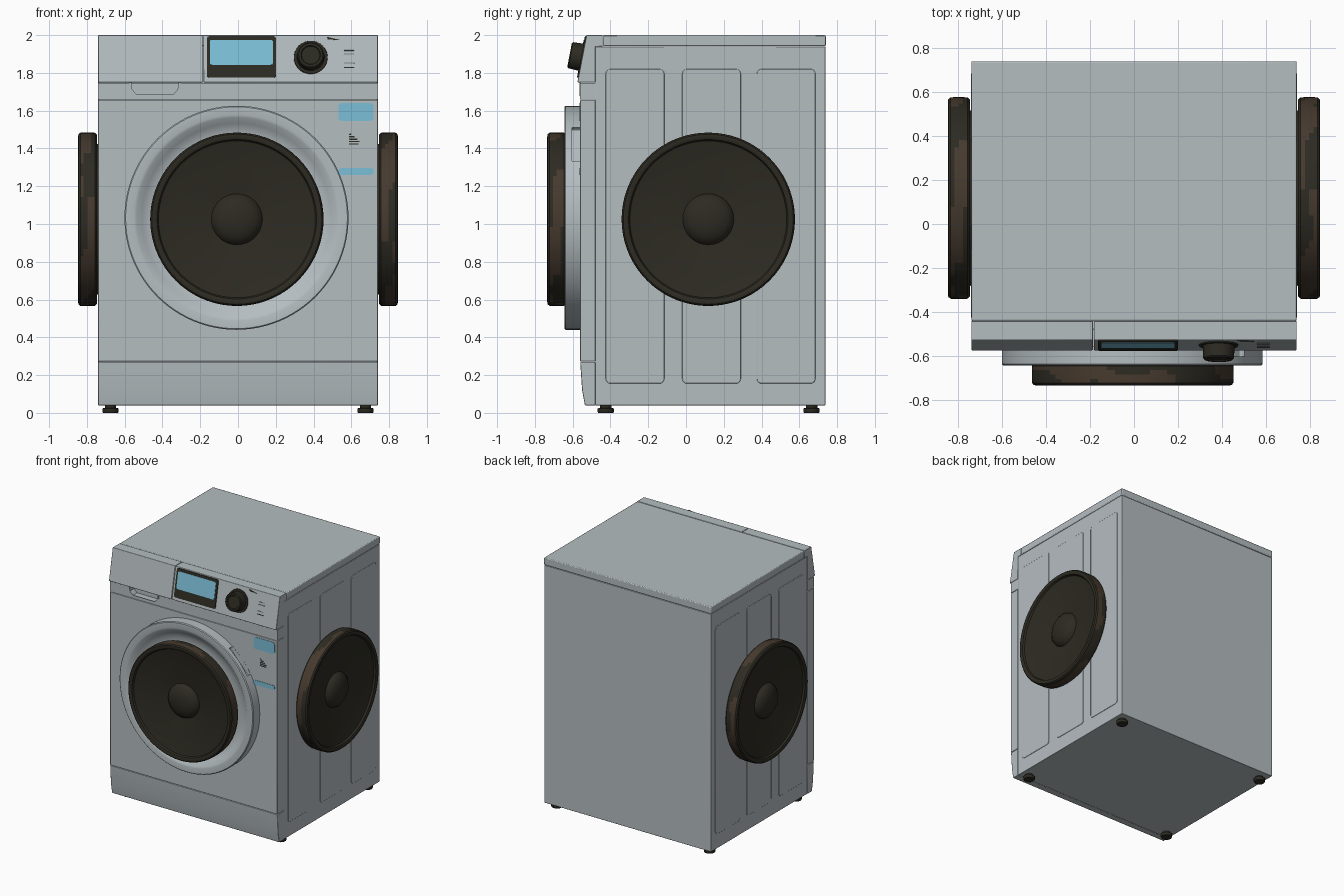
import bpy, bmesh, math
from mathutils import Matrix, Vector

if "Cube" in bpy.data.objects:
    bpy.data.objects.remove(bpy.data.objects["Cube"])


def material(name, rgb):
    m = bpy.data.materials.new(name)
    m.use_nodes = True
    m.diffuse_color = (*rgb, 1)
    m.node_tree.nodes["Principled BSDF"].inputs["Base Color"].default_value = (*rgb, 1)
    return m


GREY = material("casing grey", (0.46, 0.51, 0.53))
DARK = material("dark olive", (0.026, 0.024, 0.016))
BROWN = material("worn brown", (0.062, 0.042, 0.027))
CYAN = material("screen cyan", (0.20, 0.52, 0.68))
MARK = material("label grey", (0.20, 0.21, 0.22))
parts = []


def finish(name, bm, mats, matrix=Matrix(), bevel=0):
    bmesh.ops.remove_doubles(bm, verts=bm.verts, dist=1e-5)
    bmesh.ops.recalc_face_normals(bm, faces=bm.faces)
    mesh = bpy.data.meshes.new(name)
    bm.to_mesh(mesh)
    bm.free()
    mesh.transform(matrix)
    for m in mats:
        mesh.materials.append(m)
    ob = bpy.data.objects.new(name, mesh)
    bpy.context.collection.objects.link(ob)
    if bevel:
        mod = ob.modifiers.new("edge", "BEVEL")
        mod.width, mod.segments = bevel, 2
        mod.limit_method = "ANGLE"
    parts.append(ob)
    return ob


def prism(name, outline, depth, mat, matrix=Matrix(), bevel=0):
    """Extrude a flat outline along local z."""
    bm = bmesh.new()
    face = bm.faces.new([bm.verts.new((u, v, 0)) for u, v in outline])
    ext = bmesh.ops.extrude_face_region(bm, geom=[face])
    moved = [g for g in ext["geom"] if isinstance(g, bmesh.types.BMVert)]
    bmesh.ops.translate(bm, verts=moved, vec=(0, 0, depth))
    return finish(name, bm, [mat], matrix, bevel)


def across(name, outline, x0, x1, bevel=0.003):
    """Extrude a (y, z) side profile from x0 to x1."""
    axes = Matrix(((0, 0, 1, x0), (1, 0, 0, 0), (0, 1, 0, 0), (0, 0, 0, 1)))
    return prism(name, outline, x1 - x0, GREY, axes, bevel)


def rounded(w, h, r):
    pts = []
    corners = ((1, 1), (-1, 1), (-1, -1), (1, -1))
    for q, (sx, sy) in enumerate(corners):
        for i in range(5):
            a = math.pi / 2 * (q + i / 4)
            pts.append((sx * (w / 2 - r) + r * math.cos(a), sy * (h / 2 - r) + r * math.sin(a)))
    return pts


def lathe(name, profile, mats, matrix, steps=64, rule=None):
    """Spin an (r, height) profile about local z."""
    bm = bmesh.new()
    rings = [[bm.verts.new((r * math.cos(a), r * math.sin(a), h)) for r, h in profile]
             for a in (2 * math.pi * i / steps for i in range(steps))]
    for i, ring in enumerate(rings):
        nxt = rings[(i + 1) % steps]
        for j in range(len(profile) - 1):
            quad = [ring[j], nxt[j], nxt[j + 1], ring[j + 1]]
            if profile[j][0] == 0:
                quad.pop(1)
            elif profile[j + 1][0] == 0:
                quad.pop(2)
            bm.faces.new(quad)
    if rule:
        for f in bm.faces:
            f.material_index = rule(f.calc_center_median())
    return finish(name, bm, mats, matrix)


def front(x, y, z, tilt=0):
    return Matrix.Translation((x, y, z)) @ Matrix.Rotation(math.radians(90 - tilt), 4, "X")


TILT = 10.9


def on_panel(x, z, lift=0):
    """Placement on the leaning control panel."""
    return front(x, -0.575 + (z - 1.75) * 0.192, z, TILT) @ Matrix.Translation((0, 0, lift))


def box_profile(y0, y1, z0, z1):
    return [(y0, z0), (y1, z0), (y1, z1), (y0, z1)]


def cut(target, cutter):
    mod = target.modifiers.new("cut", "BOOLEAN")
    mod.operation, mod.object, mod.solver = "DIFFERENCE", cutter, "EXACT"
    cutter.hide_render = True
    cutter.hide_set(True)
    parts.remove(cutter)


# Casing
W = 0.74
across("cabinet", box_profile(-0.48, 0.738, 0.04, 1.94), -W + 0.002, W - 0.002)
across("lid", box_profile(-0.44, 0.74, 1.942, 2.0), -W, W, 0.006)
across("kick_panel", [(-0.48, 0.04), (-0.535, 0.04), (-0.55, 0.12), (-0.56, 0.27), (-0.48, 0.27)], -W, W)
across("front_panel", box_profile(-0.56, -0.48, 0.273, 1.657), -W, W)
strip = across("upper_strip", box_profile(-0.56, -0.48, 1.66, 1.747), -W, W, 0)
control = [(-0.48, 1.75), (-0.575, 1.75), (-0.527, 2.0), (-0.441, 2.0), (-0.441, 1.94), (-0.48, 1.94)]
across("detergent_drawer", control, -W, -0.187)
across("control_panel", control, -0.183, W)

# Drawer grip recess with a raised lip
grip = [(-0.57, 1.76), (-0.565, 1.71), (-0.54, 1.682), (-0.34, 1.682), (-0.315, 1.71), (-0.31, 1.76)]
cut(strip, prism("grip_cutter", grip, 0.12, GREY, front(0, -0.505, 0)))
for i in range(1, len(grip)):
    a, b = Vector(grip[i - 1]), Vector(grip[i])
    if i in (1, 5):
        a.y, b.y = min(a.y, 1.747), min(b.y, 1.747)
    mid, d = (a + b) / 2, b - a
    spin = Matrix.Rotation(math.atan2(d.y, d.x), 4, "Z")
    prism("grip_lip", rounded(d.length + 0.008, 0.01, 0.004), 0.006, GREY, front(mid.x, -0.559, mid.y) @ spin)

# Pressed panels on both sides
for side in (-1, 1):
    for y in (-0.27, 0.135, 0.53):
        turn = Matrix.Translation((side * (W - 0.004), y, 0.988)) @ Matrix.Rotation(side * math.pi / 2, 4, "Z") \
            @ Matrix.Rotation(math.pi / 2, 4, "X")
        prism("side_pressing", rounded(0.31, 1.665, 0.025), 0.006, GREY, turn, 0.003)

# Feet
for x in (-0.675, 0.675):
    for y in (-0.425, 0.665):
        lathe("foot", [(0, 0), (0.04, 0), (0.043, 0.006), (0.043, 0.024), (0.03, 0.026), (0.03, 0.045), (0, 0.045)],
              [DARK], Matrix.Translation((x, y, 0)), 24)

# Door with funnel and a finger pocket in its rim
door = lathe("door_ring", [(0, 0), (0.593, 0), (0.593, 0.078), (0.587, 0.084), (0.545, 0.084), (0.53, 0.08),
                           (0.50, 0.055), (0.46, 0.035), (0.42, 0.03), (0, 0.03)],
             [GREY], front(-0.008, -0.559, 1.033), 96)
pocket = prism("pocket_cutter", rounded(0.24, 0.24, 0.01), 0.042, GREY,
               front(-0.008, -0.561, 1.033) @ Matrix.Rotation(math.radians(42), 4, "Z")
               @ Matrix.Translation((0.675, 0, 0)))
cut(door, pocket)

# Speakers
speaker_profile = [(0, -0.06), (0.38, -0.06), (0.40, 0), (0.448, 0), (0.458, 0.01), (0.459, 0.03), (0.459, 0.05),
                   (0.459, 0.07), (0.458, 0.088), (0.45, 0.098), (0.435, 0.1), (0.422, 0.094), (0.415, 0.08),
                   (0.40, 0.076), (0.27, 0.056), (0.135, 0.036), (0.128, 0.056), (0.10, 0.078), (0.06, 0.092), (0, 0.098)]


def worn(c):
    a = math.atan2(c.y, c.x)
    on_rim = c.xy.length > 0.452 and 0.005 < c.z < 0.09
    return int(on_rim and math.sin(3 * a + 40 * c.z) + 0.7 * math.sin(7 * a - 25 * c.z) > -0.1)


lathe("front_speaker", speaker_profile, [DARK, BROWN], front(-0.006, -0.635, 1.025), 72, worn)
for side, name in ((1, "left_speaker"), (-1, "right_speaker")):
    place = Matrix.Translation((side * 0.747, 0.118, 1.025)) @ Matrix.Rotation(side * math.pi / 2, 4, "Y")
    lathe(name, speaker_profile, [DARK, BROWN], place, 72, worn)

# Display
prism("display_bezel", rounded(0.365, 0.222, 0.012), 0.008, DARK, on_panel(0.018, 1.884, -0.001))
prism("display_screen", rounded(0.335, 0.135, 0.012), 0.004, CYAN, on_panel(0.018, 1.907, 0.006))

# Dial
lathe("dial_skirt", [(0, -0.002), (0.09, -0.002), (0.088, 0.006), (0, 0.006)], [DARK], on_panel(0.385, 1.882), 48)
lathe("dial", [(0, 0), (0.073, 0), (0.07, 0.062), (0.064, 0.068), (0.052, 0.068), (0.048, 0.062), (0, 0.062)],
      [DARK], on_panel(0.385, 1.882), 32)

# Panel markings
prism("panel_wedge", [(-0.035, 0.008), (-0.03, -0.006), (0.04, -0.01)], 0.003, DARK, on_panel(0.505, 1.983, -0.001))
for z, mat in ((1.92, MARK), (1.90, MARK), (1.852, MARK), (1.829, DARK)):
    prism("panel_label", rounded(0.055, 0.006, 0.002), 0.003, mat, on_panel(0.588, z, -0.001))

# Front stickers and small marks
prism("upper_sticker", rounded(0.185, 0.095, 0.018), 0.004, CYAN, front(0.625, -0.559, 1.593))
prism("lower_sticker", rounded(0.185, 0.035, 0.012), 0.004, CYAN, front(0.625, -0.559, 1.278))
for i, w in enumerate((0.012, 0.03, 0.045, 0.055, 0.05)):
    prism("info_line", rounded(w, 0.006, 0.002), 0.003, DARK, front(0.588 + w / 2, -0.559, 1.475 - i * 0.013))

# Shading
bpy.ops.object.select_all(action="DESELECT")
for ob in parts:
    ob.select_set(True)
bpy.context.view_layer.objects.active = parts[0]
bpy.ops.object.shade_smooth_by_angle(angle=math.radians(35))
